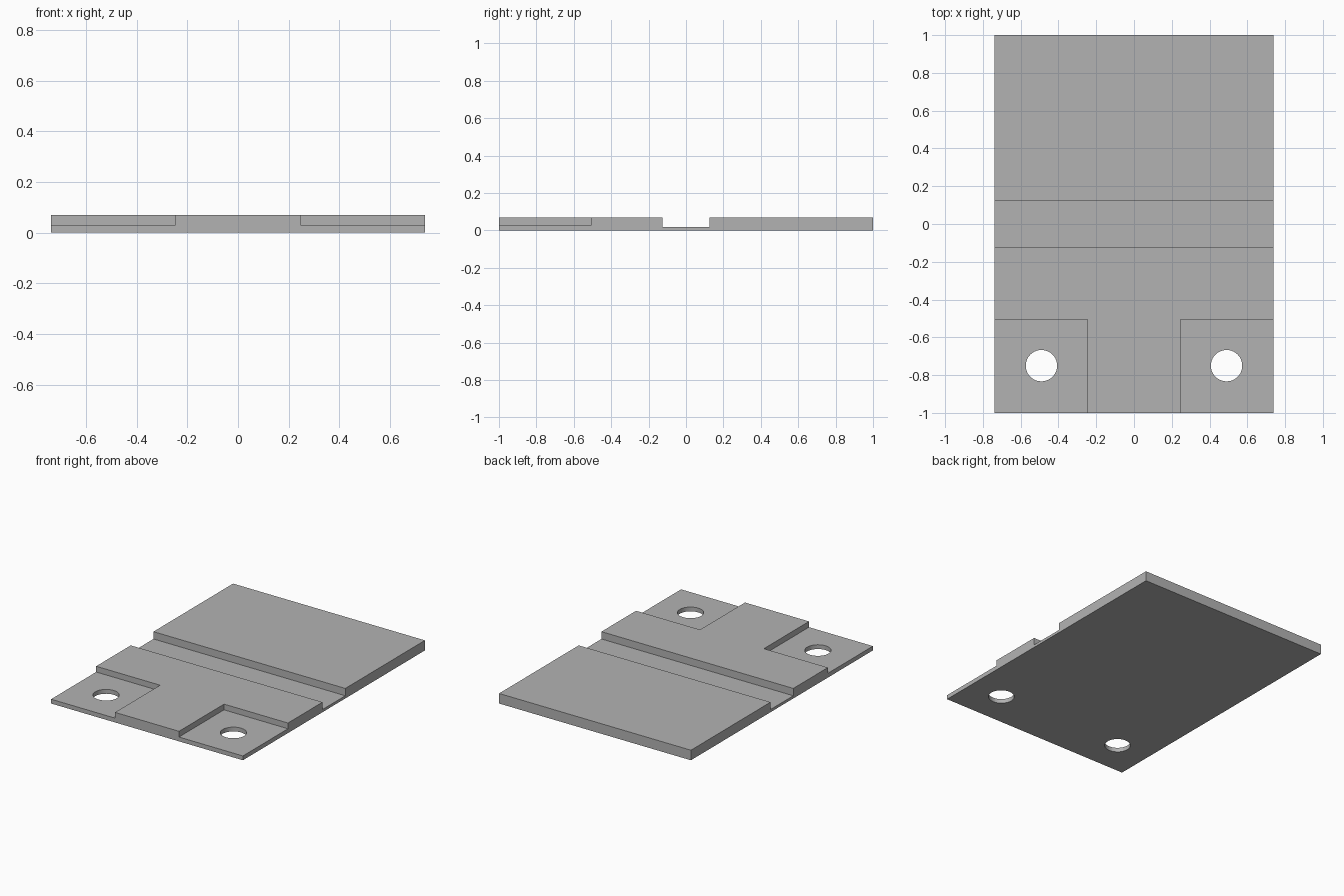
import bpy
import bmesh
from mathutils import Matrix, Vector

if "Cube" in bpy.data.objects:
    bpy.data.objects.remove(bpy.data.objects["Cube"], do_unlink=True)

HALF_W = 0.738    # half width of the plate
TOP = 0.07        # full thickness
LEDGE = 0.03      # thickness left under the corner recesses
WEB = 0.019       # thickness left under the groove
GROOVE = 0.125    # half width of the groove
POCKET_X, POCKET_Y = 0.246, -0.505
HOLE_X, HOLE_Y, HOLE_R = 0.49, -0.75, 0.083

grey = bpy.data.materials.new("plain grey")
grey.use_nodes = True
colour = (0.45, 0.45, 0.45, 1)
grey.diffuse_color = colour
grey.node_tree.nodes["Principled BSDF"].inputs["Base Color"].default_value = colour


def make_object(name, bm):
    mesh = bpy.data.meshes.new(name)
    bm.to_mesh(mesh)
    bm.free()
    mesh.materials.append(grey)
    obj = bpy.data.objects.new(name, mesh)
    bpy.context.collection.objects.link(obj)
    return obj


def box(name, low, high):
    low, high = Vector(low), Vector(high)
    bm = bmesh.new()
    bmesh.ops.create_cube(bm, size=1, matrix=Matrix.Translation((low + high) / 2)
                          @ Matrix.Diagonal(high - low).to_4x4())
    return make_object(name, bm)


def cylinder(name, x, y, radius):
    bm = bmesh.new()
    bmesh.ops.create_cone(bm, cap_ends=True, segments=64, radius1=radius, radius2=radius,
                          depth=1, matrix=Matrix.Translation((x, y, 0)))
    return make_object(name, bm)


# Plate with a groove across the middle
plate = box("hinge_plate", (-HALF_W, -1, 0), (HALF_W, 1, TOP))
cutters = [box("groove_cutter", (-1, -GROOVE, WEB), (1, GROOVE, 1))]

# Recessed front corners, each with a through hole
for side, s in (("left", 1), ("right", -1)):
    xs = sorted((s * POCKET_X, s))
    cutters.append(box(side + "_recess_cutter", (xs[0], -2, LEDGE), (xs[1], POCKET_Y, 1)))
    cutters.append(cylinder(side + "_hole_cutter", s * HOLE_X, HOLE_Y, HOLE_R))

# Cut the plate, then drop the helpers
for cutter in cutters:
    mod = plate.modifiers.new(cutter.name, "BOOLEAN")
    mod.operation = "DIFFERENCE"
    mod.solver = "EXACT"
    mod.object = cutter
    cutter.hide_render = True

bpy.ops.object.select_all(action="DESELECT")
bpy.context.view_layer.objects.active = plate
plate.select_set(True)
for mod in list(plate.modifiers):
    bpy.ops.object.modifier_apply(modifier=mod.name)
for cutter in cutters:
    bpy.data.objects.remove(cutter, do_unlink=True)

# Round hole walls, crisp edges elsewhere
bpy.ops.object.shade_smooth_by_angle()
